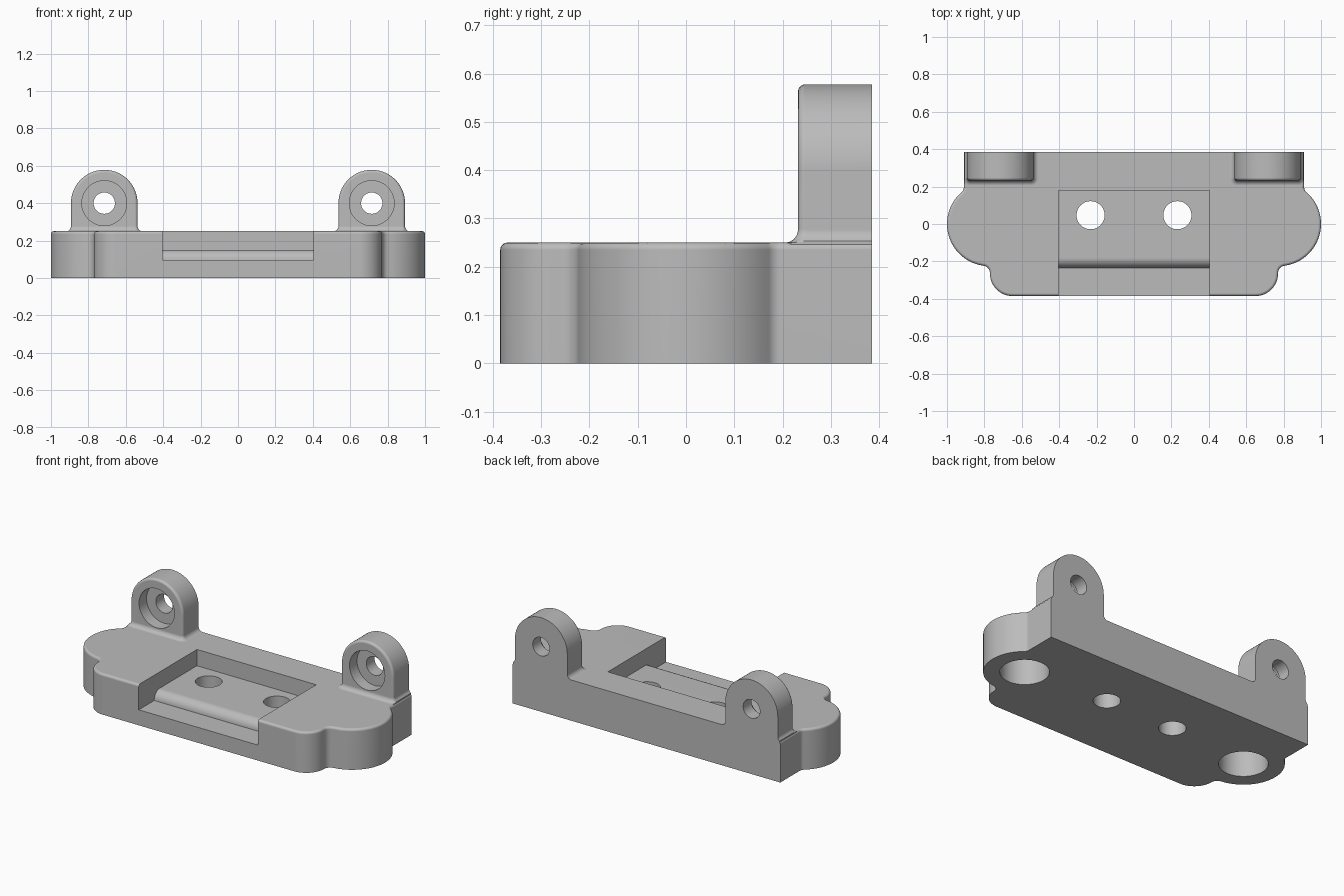
import bpy, bmesh
from math import sin, cos, radians, sqrt, pi

if "Cube" in bpy.data.objects:
    bpy.data.objects.remove(bpy.data.objects["Cube"])

grey = bpy.data.materials.new("light_grey")
grey.use_nodes = True
grey.diffuse_color = (0.5, 0.5, 0.5, 1)
grey.node_tree.nodes["Principled BSDF"].inputs["Base Color"].default_value = (0.5, 0.5, 0.5, 1)


def arc(cx, cy, r, a0, a1, n):
    """Points along an arc, in degrees, without the last one."""
    return [(cx + r * cos(radians(a0 + (a1 - a0) * i / n)),
             cy + r * sin(radians(a0 + (a1 - a0) * i / n))) for i in range(n)]


def loft(name, layers, bevel=0, pick=None):
    """Closed solid through matching rings of points, with optional rounded edges."""
    bm = bmesh.new()
    rings = [[bm.verts.new(p) for p in ring] for ring in layers]
    n = len(rings[0])
    for a, b in zip(rings, rings[1:]):
        for i in range(n):
            j = (i + 1) % n
            bm.faces.new((a[i], a[j], b[j], b[i]))
    bm.faces.new(rings[0])
    bm.faces.new(rings[-1])
    bmesh.ops.recalc_face_normals(bm, faces=bm.faces)
    if bevel:
        edges = [e for e in bm.edges if pick(e.verts[0].co, e.verts[1].co)]
        bmesh.ops.bevel(bm, geom=edges, offset=bevel, segments=4, profile=0.5,
                        affect='EDGES', clamp_overlap=True)
    bmesh.ops.remove_doubles(bm, verts=bm.verts, dist=1e-5)
    mesh = bpy.data.meshes.new(name)
    bm.to_mesh(mesh)
    bm.free()
    mesh.materials.append(grey)
    ob = bpy.data.objects.new(name, mesh)
    bpy.context.collection.objects.link(ob)
    return ob


def combine(target, tool, operation):
    """Apply a boolean and discard the tool."""
    mod = target.modifiers.new("bool", 'BOOLEAN')
    mod.operation, mod.solver, mod.object = operation, 'EXACT', tool
    bpy.context.view_layer.objects.active = target
    bpy.ops.object.modifier_apply(modifier=mod.name)
    bpy.data.objects.remove(tool)


def drill(target, x, v, r, a, b, axis):
    """Round hole along z (v is y) or along y (v is z), from a to b."""
    ring = arc(x, v, r, 0, 360, 48)
    layers = [[(p, q, t) if axis == 'z' else (p, t, q) for p, q in ring] for t in (a, b)]
    combine(target, loft("hole_cutter", layers), 'DIFFERENCE')


BACK, TOP = 0.385, 0.25

# Base plate: rounded front corners, round side lobes, square back
half = (arc(0.65, -0.265, 0.12, -90, 0, 12)
        + arc(0.81, -0.2627, 0.04, 180, 97.6, 6)
        + arc(0.775, 0, 0.225, -82.4, 49.7, 24)
        + arc(0.94, 0.1944, 0.03, 229.7, 180, 5)
        + [(0.91, 0.1944), (0.91, BACK)])
outline = half + [(-x, y) for x, y in reversed(half)]
base = loft("base_plate", [[(x, y, z) for x, y in outline] for z in (0, TOP)], 0.015,
            lambda a, b: min(a.z, b.z) > TOP - 0.01 and min(a.y, b.y) < BACK - 0.01)

# Open-fronted pocket with a raised floor that rolls down at the front
profile = ([(-0.5, 0.095)] + [(-0.18 - 0.055 * cos(i * pi / 16), 0.095 + 0.055 * sin(i * pi / 16))
                              for i in range(9)] + [(0.18, 0.15), (0.18, 0.4), (-0.5, 0.4)])
pocket = loft("pocket_cutter", [[(x, y, z) for y, z in profile] for x in (-0.405, 0.405)])
combine(base, pocket, 'DIFFERENCE')

# Screw holes through the pocket and blind recesses underneath
for s in (-1, 1):
    drill(base, s * 0.232, 0.047, 0.075, -0.1, 0.3, 'z')
    drill(base, s * 0.775, 0, 0.135, -0.1, 0.2, 'z')

# Mounting lugs with a cove around the foot
CX, R, CZ, FRONT, COVE = 0.715, 0.178, 0.40, 0.232, 0.027


def cove_ring(s, z, o):
    c = 0.015
    x0, x1, y0 = CX - R, CX + R, FRONT + c
    pts = ([(x0 - o, BACK)] + arc(x0 + c, y0, c + o, 180, 270, 6)
           + [(x0 + c, FRONT - o)] + arc(x1 - c, y0, c + o, 270, 360, 6)
           + [(x1 + o, y0), (x1 + o, BACK)])
    return [(s * min(x, 0.905), y, z) for x, y in pts]


for s, side in ((1, "left"), (-1, "right")):
    arch = ([(CX + R, TOP)] + arc(CX, CZ, R, 0, 180, 36) + [(CX - R, CZ), (CX - R, TOP)])
    lug = loft(side + "_lug", [[(s * x, y, z) for x, z in arch] for y in (FRONT, BACK)], 0.015,
               lambda a, b: max(a.y, b.y) < FRONT + 0.01 and max(a.z, b.z) > TOP + 0.01)
    heights = [COVE * (1 - cos(i * pi / 12)) for i in range(7)]
    rings = [cove_ring(s, 0.236, COVE)]
    rings += [cove_ring(s, TOP + COVE * (1 - cos(i * pi / 12)),
                        COVE * (1 - sin(i * pi / 12))) for i in range(7)]
    combine(lug, loft("cove", rings), 'UNION')
    drill(lug, s * CX, CZ, 0.12, 0.1, 0.305, 'y')
    drill(lug, s * CX, CZ, 0.057, 0.1, 0.5, 'y')
    combine(base, lug, 'UNION')

# Smooth curved walls, crisp flat faces
bpy.ops.object.select_all(action='DESELECT')
base.select_set(True)
bpy.context.view_layer.objects.active = base
bpy.ops.object.shade_smooth_by_angle(angle=radians(32))
weighted = base.modifiers.new("weighted_normals", 'WEIGHTED_NORMAL')
weighted.keep_sharp = True
base.name = "mounting_bracket"
